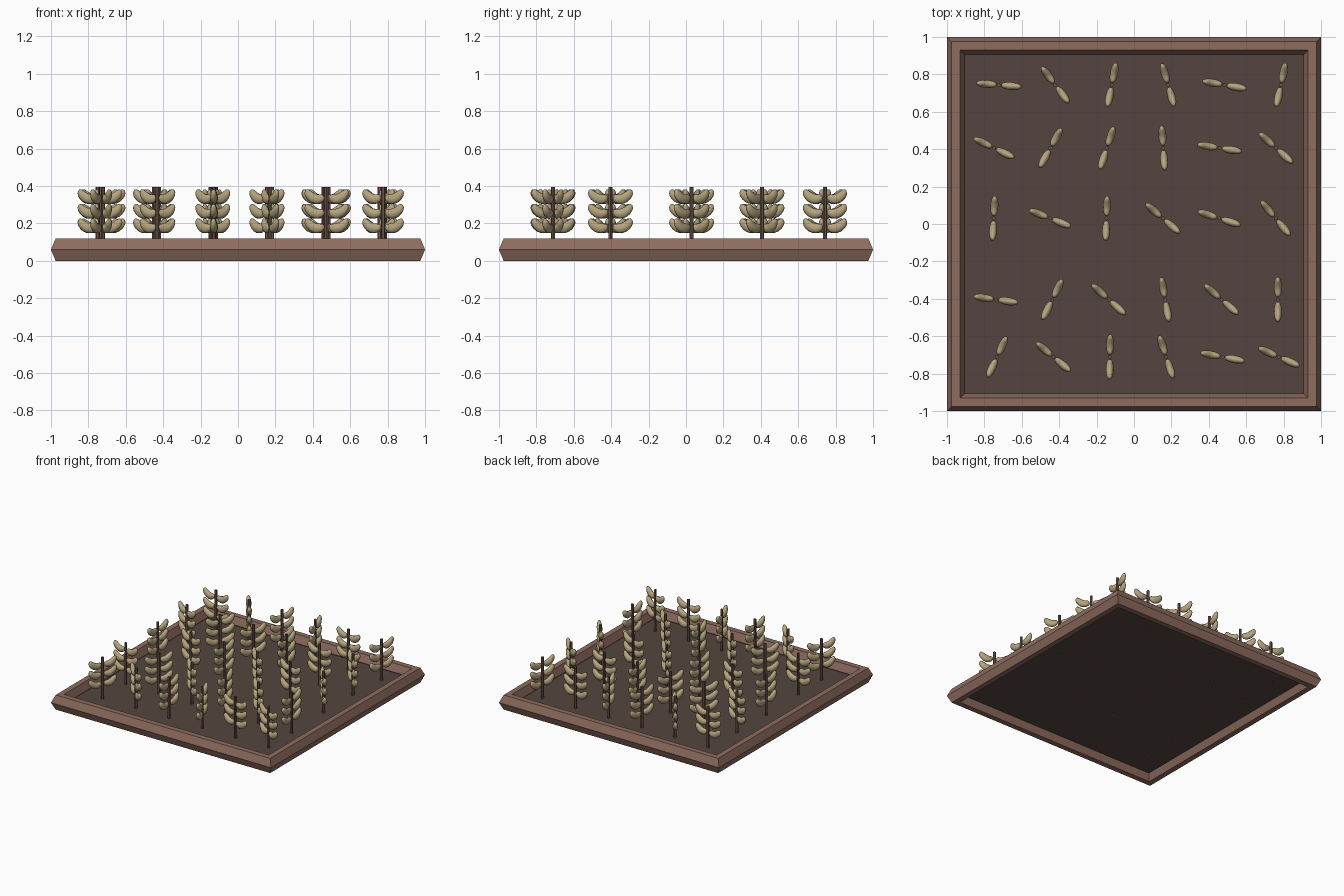
import bpy, bmesh
from math import sin, cos, pi, radians

if "Cube" in bpy.data.objects:
    bpy.data.objects.remove(bpy.data.objects["Cube"])


def material(name, rgb):
    m = bpy.data.materials.new(name)
    m.diffuse_color = (*rgb, 1)
    m.use_nodes = True
    m.node_tree.nodes["Principled BSDF"].inputs["Base Color"].default_value = m.diffuse_color
    return m


WOOD = material("wood", (0.27, 0.15, 0.115))
SOIL = material("soil", (0.09, 0.06, 0.05))
STEM = material("stem", (0.16, 0.09, 0.07))
GRAIN = material("grain", (0.46, 0.37, 0.21))


def finish(bm, name, mat, smooth=False):
    bmesh.ops.recalc_face_normals(bm, faces=bm.faces)
    for f in bm.faces:
        f.smooth = smooth
    me = bpy.data.meshes.new(name)
    bm.to_mesh(me)
    bm.free()
    me.materials.append(mat)
    return me


def place(name, me, loc=(0, 0, 0), rot=0):
    ob = bpy.data.objects.new(name, me)
    ob.location = loc
    ob.rotation_euler.z = rot
    bpy.context.collection.objects.link(ob)
    return ob


# Border: hexagonal beam swept round a square with mitred corners
bm = bmesh.new()
profile = [(1.0, 0.06), (0.975, 0.12), (0.93, 0.12),
           (0.905, 0.06), (0.93, 0.0), (0.975, 0.0)]
rings = [[bm.verts.new((sx * d, sy * d, z)) for d, z in profile]
         for sx, sy in ((1, 1), (-1, 1), (-1, -1), (1, -1))]
for i in range(4):
    a, b = rings[i], rings[(i + 1) % 4]
    for j in range(6):
        k = (j + 1) % 6
        bm.faces.new((a[j], a[k], b[k], b[j]))
place("border", finish(bm, "border", WOOD))

# Soil: a single sheet at mid height of the border
bm = bmesh.new()
bmesh.ops.create_grid(bm, x_segments=1, y_segments=1, size=0.91)
place("soil", finish(bm, "soil", SOIL), (0, 0, 0.055))

# Stem: thin post
bm = bmesh.new()
bmesh.ops.create_cone(bm, cap_ends=True, segments=6, radius1=0.011,
                      radius2=0.011, depth=0.345)
bmesh.ops.translate(bm, verts=bm.verts, vec=(0, 0, 0.2225))
stem_mesh = finish(bm, "stem", STEM)


def add_grain(bm, side, z0, n=10, segs=10):
    """Plump crescent that starts at the stem and curls up at its tip."""
    def centre(t):
        return (0.013 + 0.104 * t, z0 + 0.034 - 0.072 * t + 0.105 * t * t)
    rows = []
    for i in range(1, n):
        t = 0.5 - 0.5 * cos(pi * i / n)
        r = sin(pi * i / n) ** 0.75
        x, z = centre(t)
        slope = -0.7 + 2.0 * t
        row = []
        for j in range(segs):
            a = 2 * pi * j / segs
            h = 0.028 * r * sin(a)
            row.append(bm.verts.new((side * (x - h * slope * 0.45),
                                     0.021 * r * cos(a), z + h)))
        rows.append(row)
    for a, b in zip(rows, rows[1:]):
        for j in range(segs):
            k = (j + 1) % segs
            bm.faces.new((a[j], a[k], b[k], b[j]))
    for row, t in ((rows[0], 0), (rows[-1], 1)):
        x, z = centre(t)
        tip = bm.verts.new((side * x, 0, z))
        for j in range(segs):
            bm.faces.new((row[j], row[(j + 1) % segs], tip))


# Ear: three mirrored pairs of grains
bm = bmesh.new()
for level in range(3):
    for side in (-1, 1):
        add_grain(bm, side, 0.152 + 0.078 * level)
ear_mesh = finish(bm, "grains", GRAIN, smooth=True)

# Planted rows: first x, y, then the turn of each plant in degrees
plots = [
    (-0.722, 0.743, (-5, -53, 79, -74, -10, 78)),
    (-0.748, 0.406, (-26, 61, 72, -86, -9, -42)),
    (-0.750, 0.030, (87, -22, 88, -41, -18, -50)),
    (-0.738, -0.404, (-8, 64, -42, -80, -41, 90)),
    (-0.732, -0.711, (65, -40, 89, -72, -11, -24)),
]
for x0, y, turns in plots:
    for i, deg in enumerate(turns):
        loc = (x0 + 0.3015 * i, y, 0)
        place("stem", stem_mesh, loc, radians(deg))
        place("grains", ear_mesh, loc, radians(deg))
